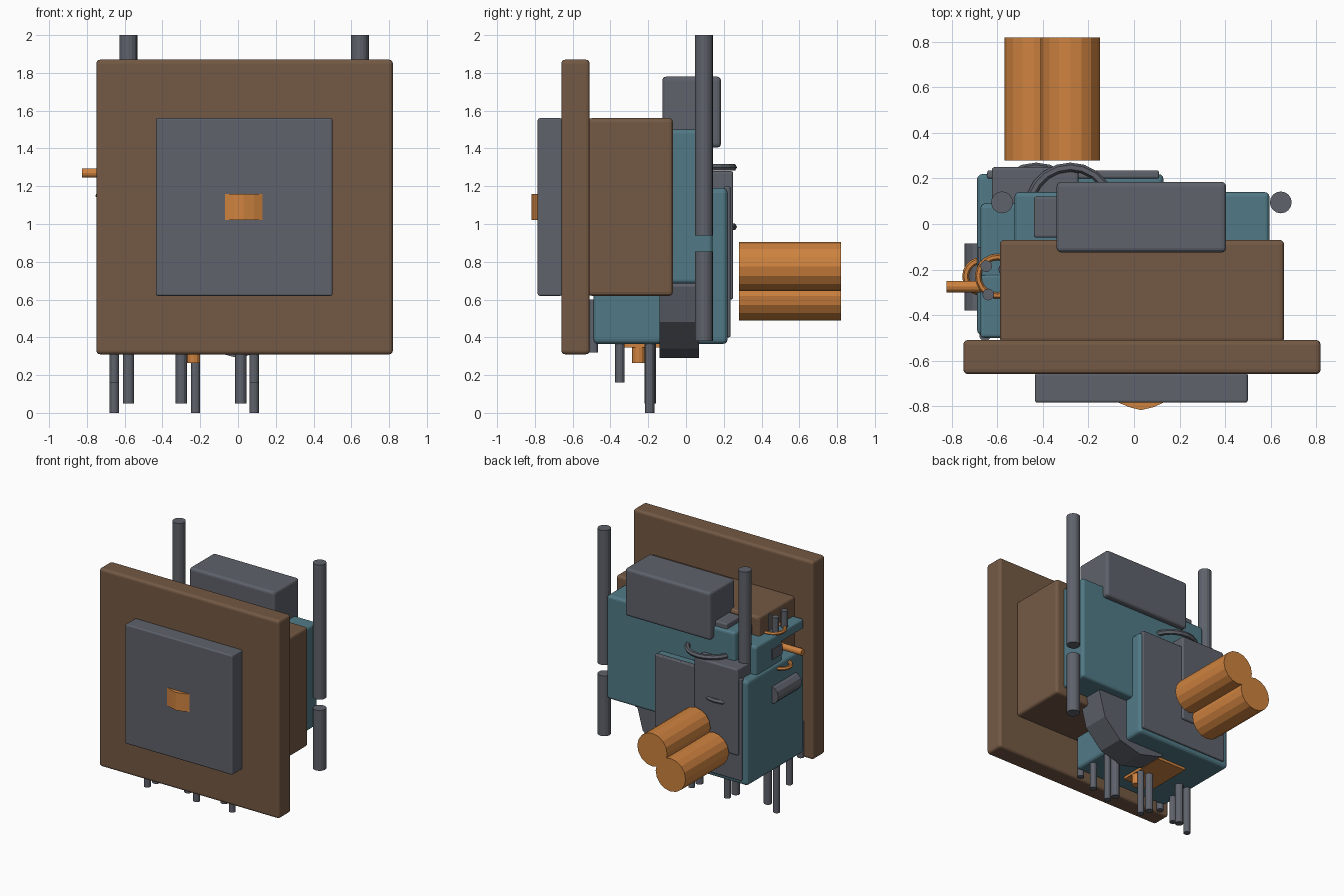
import bpy, math
from mathutils import Vector

if "Cube" in bpy.data.objects:
    bpy.data.objects.remove(bpy.data.objects["Cube"])


def make_material(name, rgb):
    m = bpy.data.materials.new(name)
    m.diffuse_color = (*rgb, 1)
    m.use_nodes = True
    m.node_tree.nodes["Principled BSDF"].inputs["Base Color"].default_value = m.diffuse_color
    return m


BROWN = make_material("brown", (0.175, 0.100, 0.058))
GRAY = make_material("slate gray", (0.112, 0.122, 0.146))
TEAL = make_material("teal", (0.083, 0.195, 0.242))
COPPER = make_material("copper", (0.62, 0.225, 0.05))


def finish(ob, name, mat, angle=None):
    ob.name = name
    ob.data.materials.clear()
    ob.data.materials.append(mat)
    if angle:
        bpy.ops.object.shade_smooth_by_angle(angle=math.radians(angle))
    return ob


def box(name, mat, x, y, z, bevel=0.0):
    """Box from (min, max) ranges with rounded edges."""
    lo, hi = Vector((x[0], y[0], z[0])), Vector((x[1], y[1], z[1]))
    bpy.ops.mesh.primitive_cube_add(size=1, location=(lo + hi) / 2)
    ob = bpy.context.object
    ob.scale = hi - lo
    bpy.ops.object.transform_apply(location=False, rotation=False, scale=True)
    if bevel:
        mod = ob.modifiers.new("rounded edges", "BEVEL")
        mod.width = bevel
        mod.segments = 3
    return finish(ob, name, mat)


def rod(name, mat, a, b, r, sides=16, angle=None):
    """Cylinder between two points."""
    a, b = Vector(a), Vector(b)
    d = b - a
    bpy.ops.mesh.primitive_cylinder_add(
        vertices=sides, radius=r, depth=d.length, location=(a + b) / 2,
        rotation=d.to_track_quat("Z", "Y").to_euler())
    return finish(bpy.context.object, name, mat, angle)


def ring(name, mat, loc, major, minor):
    bpy.ops.mesh.primitive_torus_add(
        location=loc, major_radius=major, minor_radius=minor,
        major_segments=20, minor_segments=6)
    return finish(bpy.context.object, name, mat)


def prism(name, mat, profile, z0, z1):
    """Extrude an xy profile in z."""
    n = len(profile)
    verts = [(x, y, z) for z in (z0, z1) for x, y in profile]
    faces = [tuple(reversed(range(n))), tuple(range(n, 2 * n))]
    faces += [(i, (i + 1) % n, n + (i + 1) % n, n + i) for i in range(n)]
    me = bpy.data.meshes.new(name)
    me.from_pydata(verts, [], faces)
    ob = bpy.data.objects.new(name, me)
    bpy.context.collection.objects.link(ob)
    return finish(ob, name, mat)


# Front panel, cover plate and curved badge
box("front_panel", BROWN, (-0.75, 0.82), (-0.66, -0.51), (0.31, 1.87), 0.02)
box("cover_plate", GRAY, (-0.435, 0.50), (-0.785, -0.655), (0.62, 1.56), 0.01)
prism("front_badge", COPPER,
      [(-0.08, -0.78), (-0.02, -0.805), (0.03, -0.818), (0.085, -0.805), (0.14, -0.78)],
      1.02, 1.16)

# Main housings
box("main_housing", BROWN, (-0.59, 0.66), (-0.52, -0.07), (0.62, 1.56), 0.02)
box("upper_rear_housing", TEAL, (-0.525, 0.595), (-0.10, 0.14), (0.685, 1.50), 0.02)
box("lower_housing", TEAL, (-0.69, 0.13), (-0.49, 0.22), (0.365, 1.19), 0.025)
box("side_housing", TEAL, (-0.675, -0.4), (-0.24, 0.09), (1.17, 1.41), 0.02)
box("side_housing_ledge", TEAL, (-0.675, -0.5), (-0.5, -0.22), (1.33, 1.41), 0.015)
box("top_box", GRAY, (-0.34, 0.405), (-0.125, 0.185), (1.405, 1.78), 0.02)
box("top_block", GRAY, (-0.44, -0.30), (-0.06, 0.12), (1.45, 1.54), 0.01)

# Rear panels and curved handles
box("rear_panel", GRAY, (-0.645, 0.11), (0.20, 0.235), (0.40, 1.20), 0.008)
box("rear_box", GRAY, (-0.625, -0.245), (0.08, 0.25), (0.60, 1.28), 0.012)
ring("rear_handle", GRAY, (-0.28, 0.07, 1.30), 0.18, 0.02)
ring("rear_lip", GRAY, (-0.43, 0.07, 0.985), 0.18, 0.02)

# Rounded chute under the housing
rod("lower_drum", GRAY, (0, -0.14, 0.67), (0, 0.07, 0.67), 0.38, 12)

# Twin rear barrels
for i, (x, z) in enumerate([(-0.28, 0.775), (-0.44, 0.62)]):
    rod(f"rear_barrel_{i + 1}", COPPER, (x, 0.28, z), (x, 0.82, z), 0.13, 16)

# Upright poles
rod("right_pole_upper", GRAY, (0.645, 0.095, 0.94), (0.645, 0.095, 2.0), 0.048)
rod("right_pole_lower", GRAY, (0.645, 0.095, 0.38), (0.645, 0.095, 0.855), 0.048)
rod("left_pole", GRAY, (-0.58, 0.095, 0.94), (-0.58, 0.095, 2.0), 0.048)

# Pins under the lower housing
for x in (-0.655, -0.225, 0.085):
    rod("long_pin", GRAY, (x, -0.193, 0), (x, -0.193, 0.45), 0.025, 12)
for x in (-0.58, -0.30, 0.015):
    rod("thick_pin", GRAY, (x, -0.19, 0.05), (x, -0.19, 0.45), 0.03, 12)
for x in (-0.655, 0.085):
    rod("short_pin", GRAY, (x, -0.35, 0.16), (x, -0.35, 0.45), 0.025, 12)
    rod("front_pin", GRAY, (x, -0.49, 0.32), (x, -0.49, 0.60), 0.025, 12)
box("bottom_plate", COPPER, (-0.45, -0.20), (-0.35, 0.03), (0.345, 0.40))
rod("bottom_peg", COPPER, (-0.235, -0.25, 0.265), (-0.235, -0.25, 0.40), 0.035, 12)

# Side fittings
ring("top_ring", COPPER, (-0.6, -0.23, 1.415), 0.085, 0.014)
ring("side_ring", COPPER, (-0.67, -0.23, 1.15), 0.07, 0.015)
for x, y in [(-0.65, -0.185), (-0.64, -0.31), (-0.57, -0.20)]:
    rod("ring_pin", GRAY, (x, y, 1.38), (x, y, 1.54), 0.026, 12)
rod("side_peg", COPPER, (-0.825, -0.275, 1.27), (-0.55, -0.275, 1.27), 0.025, 12)
rod("side_grip", GRAY, (-0.675, -0.38, 0.97), (-0.675, -0.085, 0.97), 0.07, 12)
box("side_plate", GRAY, (-0.685, -0.66), (-0.22, -0.10), (1.24, 1.32))
